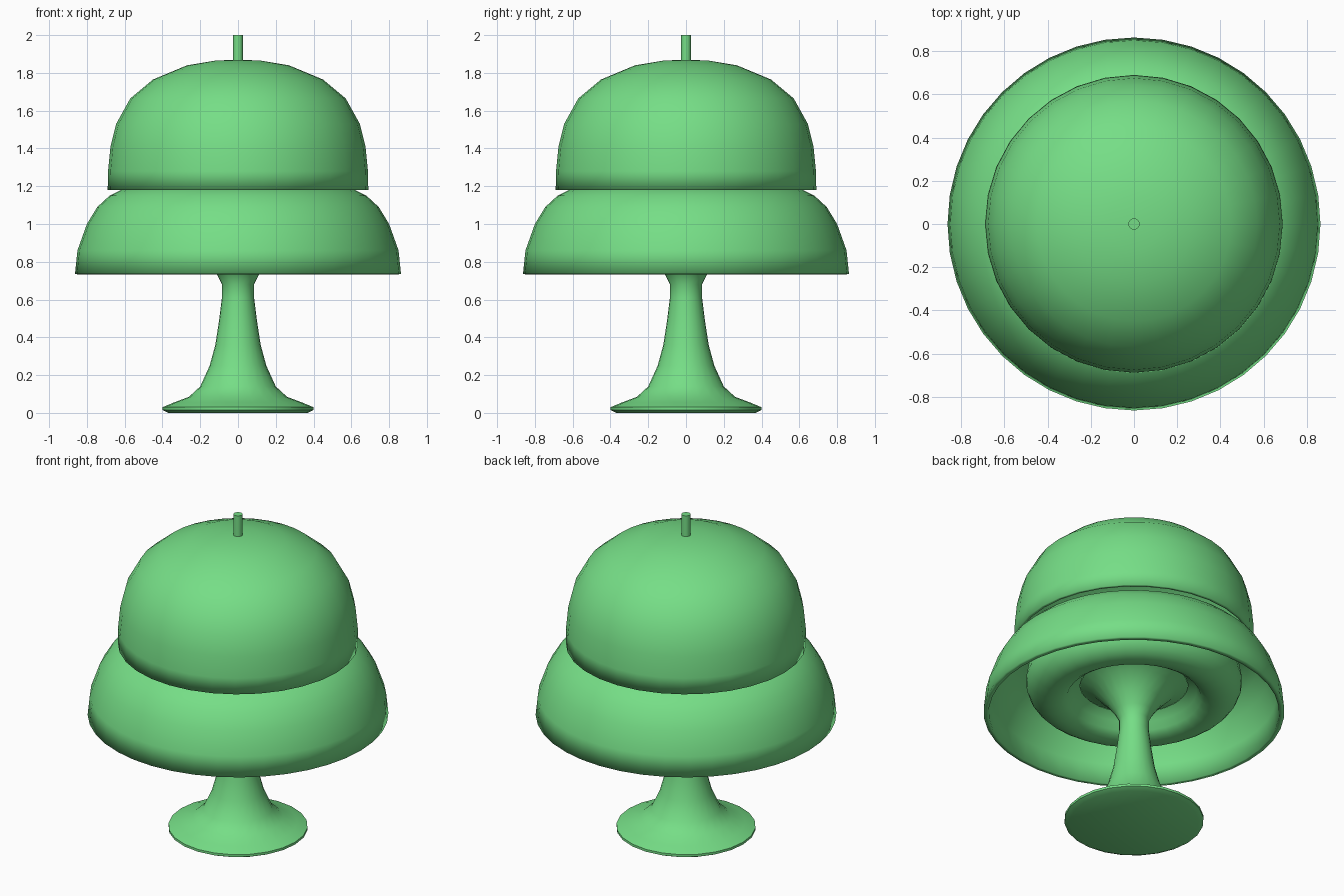
import bpy
import math

cube = bpy.data.objects.get("Cube")
if cube:
    bpy.data.objects.remove(cube, do_unlink=True)

green = bpy.data.materials.new("soft green")
green.use_nodes = True
colour = (0.18, 0.73, 0.24, 1)
green.diffuse_color = colour
green.node_tree.nodes["Principled BSDF"].inputs["Base Color"].default_value = colour


def lathe(name, profile, sides, sharp=35):
    """Spin an (r, z) profile, listed along the outside from bottom to top."""
    verts, rings, faces = [], [], []
    for r, z in profile:
        n = 1 if r == 0 else sides
        rings.append([len(verts) + i for i in range(n)])
        for i in range(n):
            a = math.tau * i / sides
            verts.append((r * math.cos(a), r * math.sin(a), z))
    for low, high in zip(rings, rings[1:]):
        for i in range(sides):
            j = (i + 1) % sides
            if len(low) == 1:
                faces.append((low[0], high[j], high[i]))
            elif len(high) == 1:
                faces.append((low[i], low[j], high[0]))
            else:
                faces.append((low[i], low[j], high[j], high[i]))
    mesh = bpy.data.meshes.new(name)
    mesh.from_pydata(verts, [], faces)
    mesh.materials.append(green)
    obj = bpy.data.objects.new(name, mesh)
    bpy.context.collection.objects.link(obj)
    bpy.ops.object.select_all(action="DESELECT")
    bpy.context.view_layer.objects.active = obj
    obj.select_set(True)
    bpy.ops.object.shade_smooth_by_angle(angle=math.radians(sharp))
    return obj


def thicken(obj, amount):
    wall = obj.modifiers.new("wall", "SOLIDIFY")
    wall.thickness = amount
    wall.offset = -1


# Round foot flowing into the slender stem
lathe("foot_and_stem", [
    (0, 0), (0.37, 0), (0.40, 0.015), (0.40, 0.03), (0.34, 0.055), (0.26, 0.085),
    (0.20, 0.14), (0.15, 0.25), (0.12, 0.36), (0.10, 0.49), (0.085, 0.61),
    (0.085, 0.68), (0.11, 0.73), (0.16, 0.80), (0.24, 0.88), (0.31, 0.91)], 24)

# Ring-shaped bowl around the stem, inside the lower shade
bowl = [(0.31, 0.91), (0.36, 0.875)]
for i in range(9):
    a = math.radians(-130 + i * 130 / 8)
    bowl.append((0.477 + 0.143 * math.cos(a), 0.94 + 0.143 * math.sin(a)))
bowl += [(0.60, 1.06), (0.55, 1.17)]
lathe("inner_bowl", bowl, 32)

# Wide lower shade
lower = lathe("lower_shade", [
    (0.863, 0.735), (0.85, 0.86), (0.80, 1.0), (0.745, 1.09), (0.68, 1.15),
    (0.61, 1.185), (0.50, 1.21)], 40)
thicken(lower, 0.03)

# Domed upper shade
upper = lathe("upper_shade", [
    (0.69, 1.18), (0.688, 1.28), (0.675, 1.41), (0.645, 1.53), (0.57, 1.665),
    (0.45, 1.765), (0.27, 1.84), (0.12, 1.865), (0, 1.87)], 32)
thicken(upper, 0.02)

# Small rod on top
lathe("top_rod", [(0, 1.85), (0.026, 1.85), (0.026, 2.0), (0, 2.0)], 16)
